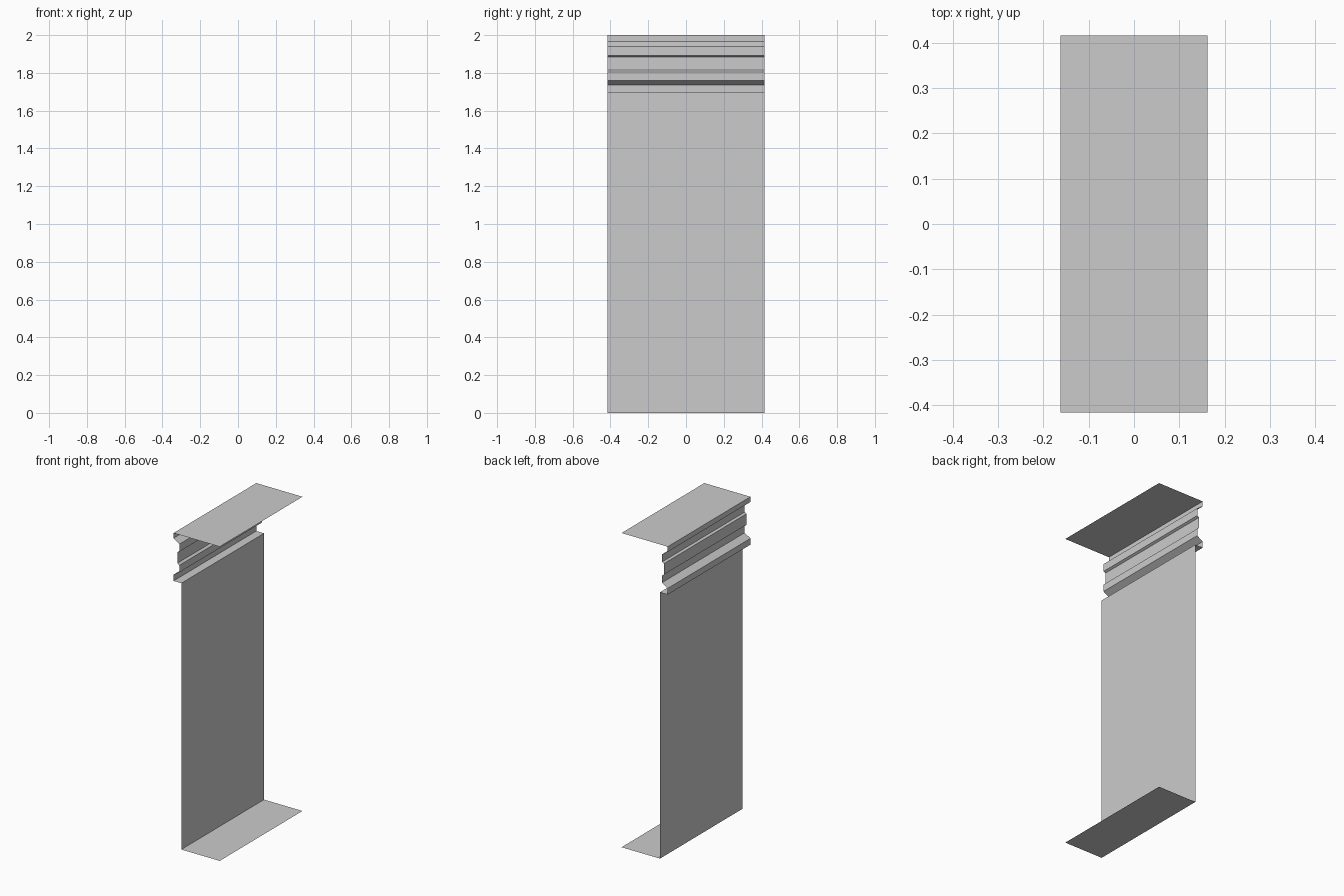
import bpy
import bmesh

if "Cube" in bpy.data.objects:
    bpy.data.objects.remove(bpy.data.objects["Cube"])

HALF = 0.416   # half length along y
RIGHT = 0.1625  # open edge on +x
WALL = -0.108  # wall plane


def sheet(name, profile):
    """Sweep an open x-z profile along y as a thin sheet."""
    bm = bmesh.new()
    verts = [bm.verts.new((x, -HALF, z)) for x, z in profile]
    edges = [bm.edges.new(pair) for pair in zip(verts, verts[1:])]
    ext = bmesh.ops.extrude_edge_only(bm, edges=edges)
    moved = [g for g in ext["geom"] if isinstance(g, bmesh.types.BMVert)]
    bmesh.ops.translate(bm, verts=moved, vec=(0, 2 * HALF, 0))
    mesh = bpy.data.meshes.new(name)
    bm.to_mesh(mesh)
    bm.free()
    # outward side faces -x / up / down
    obj = bpy.data.objects.new(name, mesh)
    bpy.context.collection.objects.link(obj)
    return obj


# flat cap
sheet("top_slab", [(RIGHT, 2.0), (-RIGHT, 2.0)])

# moulded capital: lip, cove, raised band, neck, projecting ring, underside
sheet("capital_moulding", [
    (-0.1625, 2.0), (-0.1625, 1.967), (-0.122, 1.94),
    (-0.122, 1.892), (-0.136, 1.885),
    (-0.136, 1.815), (-0.122, 1.805),
    (-0.122, 1.76), (-0.1625, 1.735),
    (-0.1625, 1.695), (WALL, 1.695),
])

# plain shaft wall
sheet("shaft_wall", [(WALL, 1.695), (WALL, 0.0)])

# bottom plate
sheet("bottom_plate", [(WALL, 0.0), (RIGHT, 0.0)])
